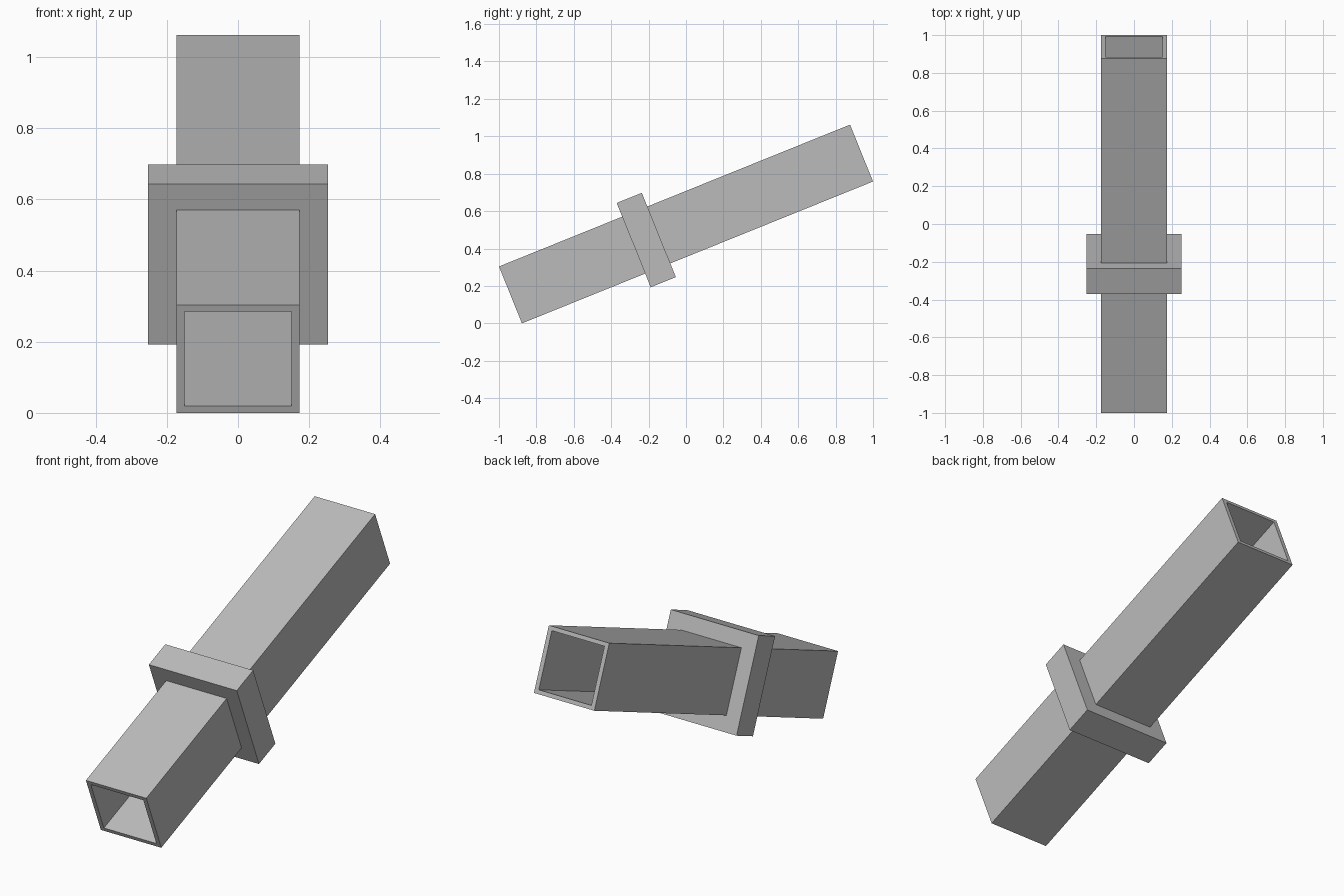
import bpy
import bmesh
import math
from mathutils import Matrix

cube = bpy.data.objects.get("Cube")
if cube:
    bpy.data.objects.remove(cube, do_unlink=True)

gray = bpy.data.materials.new("plain gray")
gray.use_nodes = True
gray.diffuse_color = (0.5, 0.5, 0.5, 1)
gray.node_tree.nodes["Principled BSDF"].inputs["Base Color"].default_value = (0.5, 0.5, 0.5, 1)

# Shared tilt about the tube centre
tilt = Matrix.Translation((0, 0, 0.531)) @ Matrix.Rotation(math.radians(22), 4, "X")


def hollow_box(name, outer, inner, length, offset):
    """Rectangular sleeve open along its length; outer and inner are (width, height)."""
    bm = bmesh.new()
    rings = []
    for end in (-0.5, 0.5):
        for w, h in (outer, inner):
            rings.append([bm.verts.new((sx * w / 2, offset + end * length, sz * h / 2))
                          for sx, sz in ((-1, -1), (1, -1), (1, 1), (-1, 1))])
    front_out, front_in, back_out, back_in = rings
    for a, b in ((front_out, front_in), (front_in, back_in),
                 (back_in, back_out), (back_out, front_out)):
        for i in range(4):
            j = (i + 1) % 4
            bm.faces.new((a[i], a[j], b[j], b[i]))
    bmesh.ops.recalc_face_normals(bm, faces=bm.faces)
    mesh = bpy.data.meshes.new(name)
    bm.to_mesh(mesh)
    bm.free()
    mesh.materials.append(gray)
    obj = bpy.data.objects.new(name, mesh)
    obj.matrix_world = tilt
    bpy.context.collection.objects.link(obj)
    return obj


# Long square tube and the thick collar around it
hollow_box("tube", (0.347, 0.328), (0.302, 0.287), 2.0245, 0)
hollow_box("collar", (0.505, 0.486), (0.33, 0.31), 0.145, -0.229)
